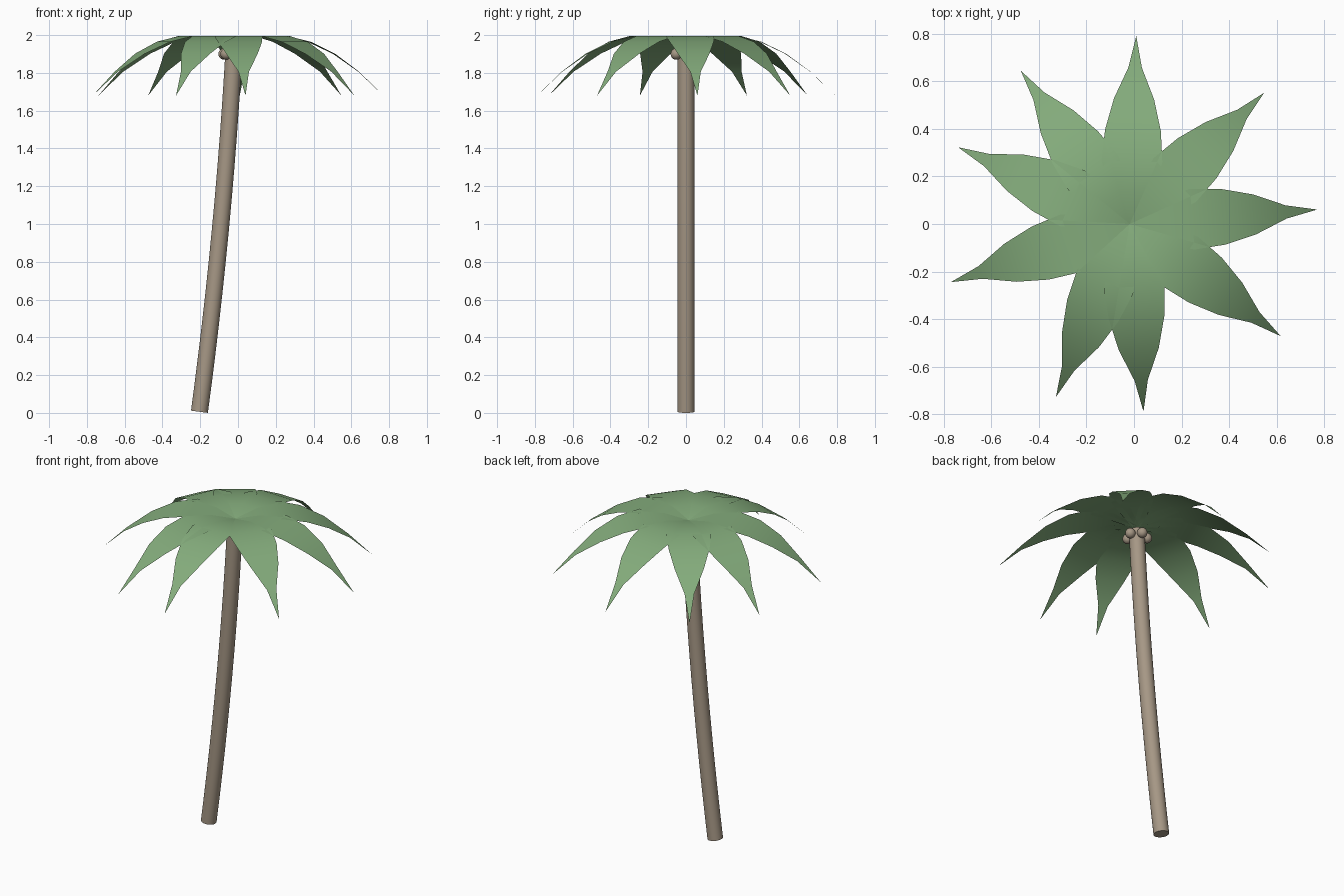
import bpy, bmesh, math
from mathutils import Vector, Matrix

if "Cube" in bpy.data.objects:
    bpy.data.objects.remove(bpy.data.objects["Cube"])


def material(name, rgb):
    m = bpy.data.materials.new(name)
    m.diffuse_color = (*rgb, 1)
    m.use_nodes = True
    m.node_tree.nodes["Principled BSDF"].inputs["Base Color"].default_value = m.diffuse_color
    return m


def make_object(name, bm, mat):
    me = bpy.data.meshes.new(name)
    bm.to_mesh(me)
    bm.free()
    for p in me.polygons:
        p.use_smooth = True
    me.materials.append(mat)
    ob = bpy.data.objects.new(name, me)
    bpy.context.collection.objects.link(ob)
    return ob


bark = material("bark brown", (0.38, 0.31, 0.235))
green = material("leaf green", (0.23, 0.41, 0.2))


def trunk_x(z):
    return -0.205 + 0.135 * z - 0.0205 * z * z


# Trunk: round tube leaning along a gentle curve
SIDES, RINGS, RADIUS = 24, 12, 0.045
bm = bmesh.new()
rings = []
for i in range(RINGS + 1):
    z = 0.006 + 1.934 * i / RINGS
    lean = math.atan(0.135 - 0.041 * z)
    ring = []
    for k in range(SIDES):
        a = math.tau * k / SIDES
        c, s = RADIUS * math.cos(a), RADIUS * math.sin(a)
        ring.append(bm.verts.new((trunk_x(z) + c * math.cos(lean), s, z - c * math.sin(lean))))
    rings.append(ring)
for lo, hi in zip(rings, rings[1:]):
    for k in range(SIDES):
        n = (k + 1) % SIDES
        bm.faces.new((lo[k], lo[n], hi[n], hi[k]))
bm.faces.new(rings[0][::-1])
bm.faces.new(rings[-1])
trunk = make_object("trunk", bm, bark)
bpy.context.view_layer.objects.active = trunk
trunk.select_set(True)
bpy.ops.object.shade_smooth_by_angle(angle=math.radians(40))

# Leaves: flat thin blades that rise slightly, then droop to a pointed tip
CROWN = Vector((-0.018, 0, 0))
STEP = 0.79 / 6
HALF_WIDTHS = (0.02, 0.09, 0.128, 0.117, 0.084, 0.028)


def leaf_height(r):
    return 2.0 - 0.92 * (r - 0.2) ** 2


for n, deg in enumerate((4.4, 44.3, 88, 125.4, 155.9, 198, 246.9, 274.2, 323.4)):
    turn = Matrix.Rotation(math.radians(deg), 3, 'Z')
    bm = bmesh.new()
    rows = []
    for i, w in enumerate(HALF_WIDTHS):
        r = i * STEP
        rows.append([bm.verts.new(CROWN + turn @ Vector((r, y, leaf_height(r)))) for y in (-w, w)])
    tip = bm.verts.new(CROWN + turn @ Vector((0.79, 0, leaf_height(0.79))))
    for a, b in zip(rows, rows[1:]):
        bm.faces.new((a[0], b[0], b[1], a[1]))
    bm.faces.new((rows[-1][0], tip, rows[-1][1]))
    make_object(f"leaf_{n + 1}", bm, green)

# Nuts: ring of five small balls under the crown
for n in range(5):
    a = math.radians(9 + 72 * n)
    bm = bmesh.new()
    pos = (trunk_x(1.9) + 0.058 * math.cos(a), 0.058 * math.sin(a), 1.9)
    bmesh.ops.create_uvsphere(bm, u_segments=16, v_segments=10, radius=0.03,
                              matrix=Matrix.Translation(pos))
    make_object(f"nut_{n + 1}", bm, bark)
